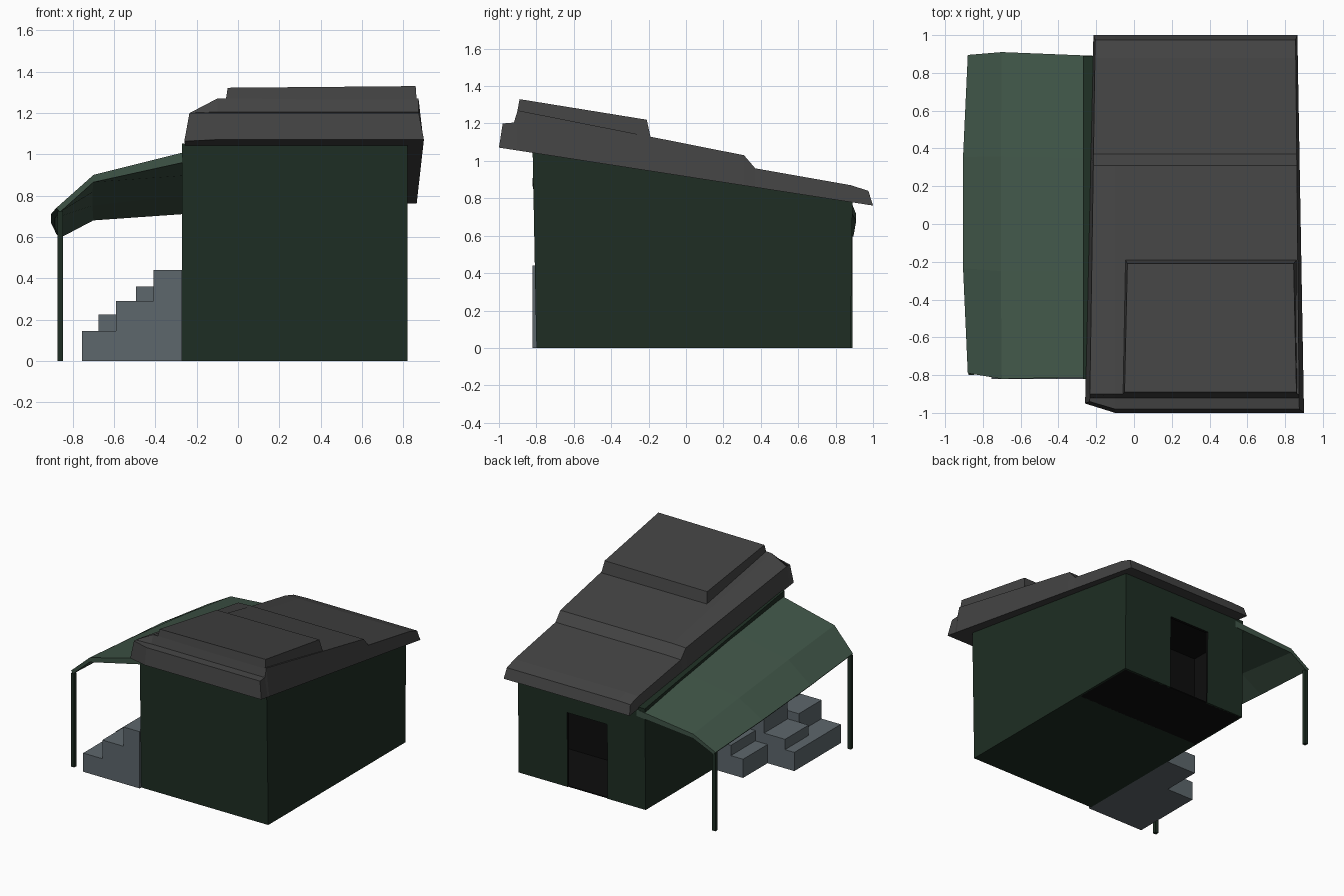
import bpy, bmesh

if "Cube" in bpy.data.objects:
    bpy.data.objects.remove(bpy.data.objects["Cube"])


def material(name, rgb):
    m = bpy.data.materials.new(name)
    m.diffuse_color = (*rgb, 1)
    m.use_nodes = True
    m.node_tree.nodes["Principled BSDF"].inputs["Base Color"].default_value = m.diffuse_color
    return m


WALL = material("dark_green", (0.013, 0.027, 0.017))
CANOPY = material("canopy_green", (0.05, 0.09, 0.063))
ROOF = material("roof_grey", (0.056, 0.056, 0.056))
STONE = material("step_grey", (0.11, 0.135, 0.15))
DARK = material("interior_black", (0.004, 0.004, 0.004))


def make(name, verts, faces, mat):
    me = bpy.data.meshes.new(name)
    me.from_pydata(verts, [], faces)
    bm = bmesh.new()
    bm.from_mesh(me)
    bmesh.ops.recalc_face_normals(bm, faces=bm.faces)
    bm.to_mesh(me)
    bm.free()
    me.materials.append(mat)
    ob = bpy.data.objects.new(name, me)
    bpy.context.collection.objects.link(ob)
    return ob


def slab(name, top, bottom, mat):
    """Closed slab from matching grids (rows of points) for top and bottom."""
    r, c = len(top), len(top[0])
    n = r * c
    verts = [p for row in top for p in row] + [p for row in bottom for p in row]
    faces = []
    for i in range(r - 1):
        for j in range(c - 1):
            q = [i * c + j, i * c + j + 1, (i + 1) * c + j + 1, (i + 1) * c + j]
            faces += [q, [n + k for k in q[::-1]]]
    rim = ([j for j in range(c)] + [i * c + c - 1 for i in range(1, r)]
           + [(r - 1) * c + j for j in range(c - 2, -1, -1)] + [i * c for i in range(r - 2, 0, -1)])
    for a, b in zip(rim, rim[1:] + rim[:1]):
        faces.append([b, a, n + a, n + b])
    return make(name, verts, faces, mat)


def block(name, x, y, z, mat):
    def quad(h):
        return [[(x[0], y[0], h), (x[1], y[0], h)], [(x[0], y[1], h), (x[1], y[1], h)]]
    return slab(name, quad(z[1]), quad(z[0]), mat)


def under(y):
    """Height of the sloping roof underside."""
    return 0.916 - 0.155 * y


# House body with sloping top and slightly leaning end walls
XL, XR = -0.27, 0.82
house = slab("house_walls",
             [[(x, y, under(y) + 0.01) for x in (XL, XR)] for y in (-0.82, 0.89)],
             [[(x, y, 0) for x in (XL, XR)] for y in (-0.80, 0.88)], WALL)

# Dark room and doorway cut into the back
house.data.materials.append(DARK)
cutters = [block("room_cutter", (XL + 0.015, XR - 0.015), (0.37, 0.865), (-0.05, 0.70), DARK),
           block("door_cutter", (0.056, 0.40), (0.80, 1.0), (-0.04, 0.58), DARK)]
for cut in cutters:
    cut.hide_render = True
    cut.hide_viewport = True
    mod = house.modifiers.new(cut.name, 'BOOLEAN')
    mod.operation = 'DIFFERENCE'
    mod.solver = 'EXACT'
    mod.material_mode = 'TRANSFER'
    mod.object = cut
block("room_floor", (XL + 0.01, XR - 0.01), (0.365, 0.875), (0.0, 0.008), DARK)

# Main roof slab: rows are (bottom y, top y, left top z, top z)
rows = [(-1.0, -0.98, 1.20, 1.20), (-0.92, -0.92, 1.20, 1.205), (-0.90, -0.90, 1.20, 1.27),
        (0.31, 0.31, 1.025, 1.03), (0.37, 0.37, 0.955, 0.96),
        (0.88, 0.88, 0.865, 0.87), (1.0, 0.975, 0.835, 0.84)]
top, bottom = [], []
for i, (yb, yt, zl, z) in enumerate(rows):
    t = (yb + 1) / 2
    left, right, mid = -0.26 + 0.045 * t, 0.90 - 0.035 * t, -0.10
    cut = 0.05 if i == 0 else 0
    top.append([(left + 0.025 - 0.015 * t, yt + cut * 0.8, zl), (mid, yt, z), (right - 0.025 + 0.015 * t, yt, z)])
    bottom.append([(left, yb + cut, under(yb + cut)), (mid, yb, under(yb)), (right, yb, under(yb))])
slab("main_roof", top, bottom, ROOF)

# Raised roof tier
slab("upper_roof",
     [[(-0.05, -0.89, 1.322), (0.86, -0.89, 1.33)], [(-0.035, -0.21, 1.215), (0.845, -0.21, 1.22)]],
     [[(-0.07, -0.915, 1.19), (0.87, -0.915, 1.19)], [(-0.045, -0.19, 1.13), (0.86, -0.19, 1.13)]], ROOF)

# Side canopy: bent profile, falling towards the back; rows run along y
#            (x, front z, back z, front y, back y, outward bow)
profile = [(-0.20, 1.025, 0.765, -0.81, 0.89, 0), (-0.70, 0.90, 0.715, -0.82, 0.91, 0.005),
           (-0.88, 0.74, 0.615, -0.79, 0.895, 0.025)]
top, bottom = [], []
for t in (0, 0.33, 0.68, 1):
    lift = {0: 0, 1: 0}.get(t, 1)
    pts = [(x - bow * lift, fy + (by - fy) * t, fz + (bz - fz) * t + 0.012 * lift)
           for x, fz, bz, fy, by, bow in profile]
    top.append(pts)
    bottom.append([(x + dx, y, z - dz) for (x, y, z), dx, dz in
                   zip(pts, (0, 0, 0.018), (0.05, 0.035, 0.02))])
slab("side_canopy", top, bottom, CANOPY)

# Canopy posts
for name, y, h in (("front_post", -0.785, 0.725), ("back_post", 0.875, 0.605)):
    block(name, (-0.875, -0.847), (y - 0.014, y + 0.014), (0, h), WALL)

# Staggered steps in three lanes: lane y range, then (outer x, height) per step
lanes = [((-0.82, -0.54), [(-0.755, 0.145), (-0.59, 0.29), (-0.41, 0.44)]),
         ((-0.54, -0.25), [(-0.755, 0.145), (-0.675, 0.225), (-0.495, 0.36)]),
         ((-0.25, 0.05), [(-0.525, 0.145), (-0.42, 0.225)])]
for i, ((y0, y1), steps) in enumerate(lanes):
    outline = []
    z = 0
    for x, h in steps:
        outline += [(x, z), (x, h)]
        z = h
    outline += [(XL, z), (XL, 0)]
    n = len(outline)
    verts = [(x, y, h) for y in (y0, y1) for x, h in outline]
    faces = [list(range(n)), list(range(n, 2 * n))]
    faces += [[k, (k + 1) % n, n + (k + 1) % n, n + k] for k in range(n)]
    make(f"steps_lane_{i + 1}", verts, faces, STONE)
